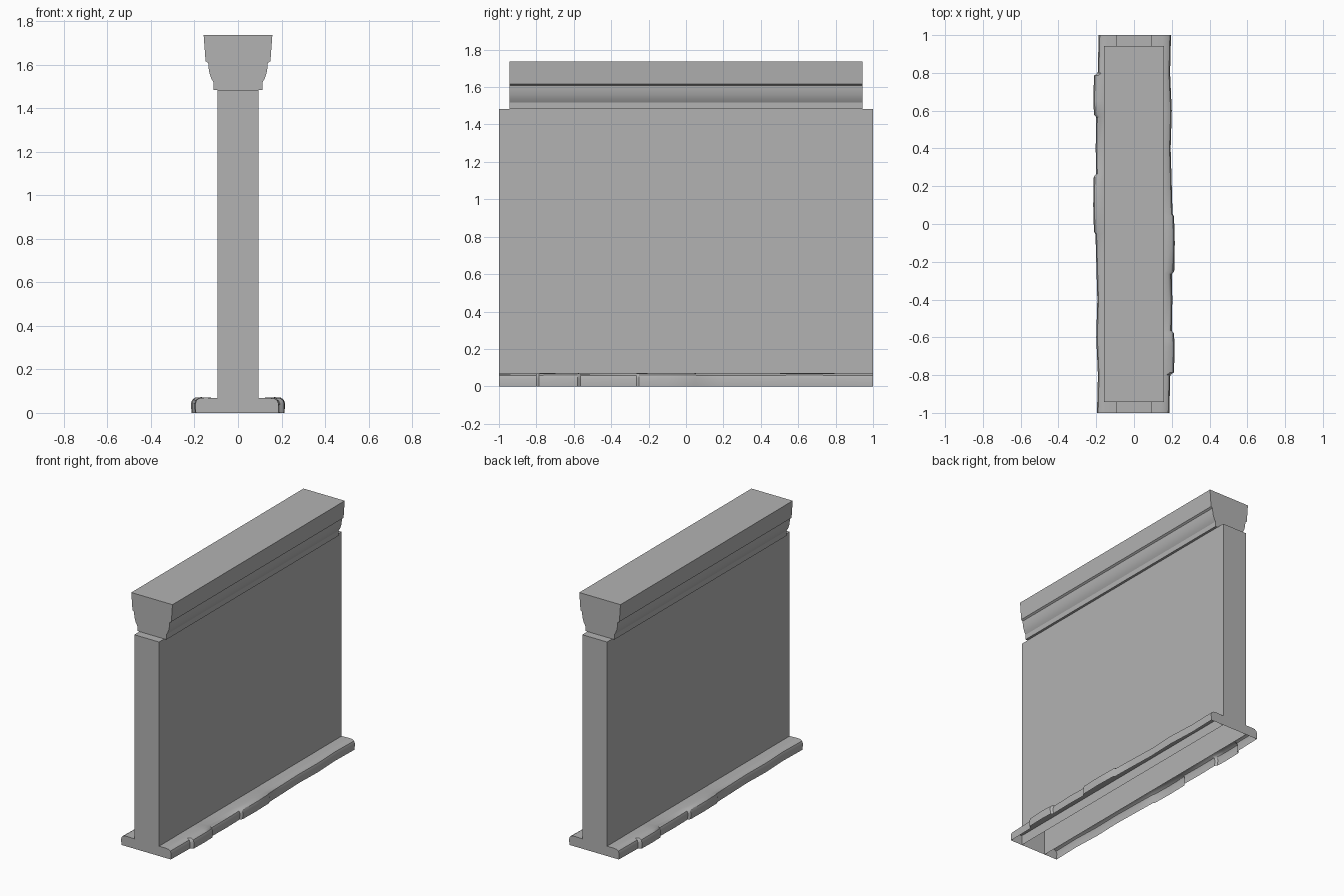
import bpy, bmesh

cube = bpy.data.objects.get("Cube")
if cube:
    bpy.data.objects.remove(cube, do_unlink=True)

stone = bpy.data.materials.new("grey stone")
stone.use_nodes = True
GREY = (0.45, 0.45, 0.45, 1)
stone.diffuse_color = GREY
stone.node_tree.nodes["Principled BSDF"].inputs["Base Color"].default_value = GREY


def loft(name, rings, closed, angle):
    """Join matching cross-sections; closed sections form a full loop."""
    bm = bmesh.new()
    loops = [[bm.verts.new(p) for p in ring] for ring in rings]
    n = len(loops[0])
    for a, b in zip(loops, loops[1:]):
        for i in range(n if closed else n - 1):
            j = (i + 1) % n
            bm.faces.new((a[i], a[j], b[j], b[i]))
    bm.faces.new(loops[0])
    bm.faces.new(loops[-1])
    bmesh.ops.recalc_face_normals(bm, faces=bm.faces)
    # Make sure the open shells face outwards
    top = max(bm.faces, key=lambda f: f.calc_center_median().z + abs(f.normal.z))
    if top.normal.z < 0:
        bmesh.ops.reverse_faces(bm, faces=bm.faces)
    mesh = bpy.data.meshes.new(name)
    bm.to_mesh(mesh)
    bm.free()
    mesh.materials.append(stone)
    obj = bpy.data.objects.new(name, mesh)
    bpy.context.collection.objects.link(obj)
    bpy.ops.object.select_all(action='DESELECT')
    obj.select_set(True)
    bpy.context.view_layer.objects.active = obj
    bpy.ops.object.shade_smooth_by_angle(angle=angle)
    return obj


# Wall slab, open underneath
W, H = 0.095, 1.483
slab = [(-W, 0), (-W, H), (W, H), (W, 0)]
loft("wall", [[(x, y, z) for x, z in slab] for y in (-1, 1)], False, 0.5)

# Moulded coping along the top
half = [(0.112, H), (0.112, 1.518), (0.122, 1.535), (0.131, 1.56),
        (0.135, 1.585), (0.137, 1.608), (0.149, 1.616), (0.158, 1.737)]
section = half + [(-x, z) for x, z in reversed(half)]
loft("coping", [[(x, y, z) for x, z in section] for y in (-0.943, 0.943)], True, 0.5)

# Worn plinth stones: position along the wall, outer reach, top height
stations = [(-1, 0.187, 0.068), (-0.8, 0.192, 0.07), (-0.785, 0.212, 0.07),
            (-0.65, 0.215, 0.072), (-0.58, 0.212, 0.072), (-0.565, 0.2, 0.068),
            (-0.4, 0.203, 0.07), (-0.265, 0.2, 0.07), (-0.25, 0.213, 0.071),
            (-0.1, 0.216, 0.072), (0.04, 0.212, 0.072), (0.055, 0.204, 0.07),
            (0.2, 0.2, 0.07), (0.4, 0.194, 0.069), (0.6, 0.2, 0.071),
            (0.8, 0.191, 0.07), (1, 0.196, 0.07)]


def plinth_section(y, reach, top, side):
    pts = [(W, 0), (W, 0.068), (reach - 0.045, top), (reach - 0.02, top - 0.002),
           (reach - 0.006, top - 0.011), (reach, top - 0.028), (reach - 0.002, 0)]
    return [(side * x, side * y, z) for x, z in pts]


# The opposite plinth is the same run turned half way round
for name, side in (("left_plinth", 1), ("right_plinth", -1)):
    loft(name, [plinth_section(*s, side) for s in stations], False, 0.6)
